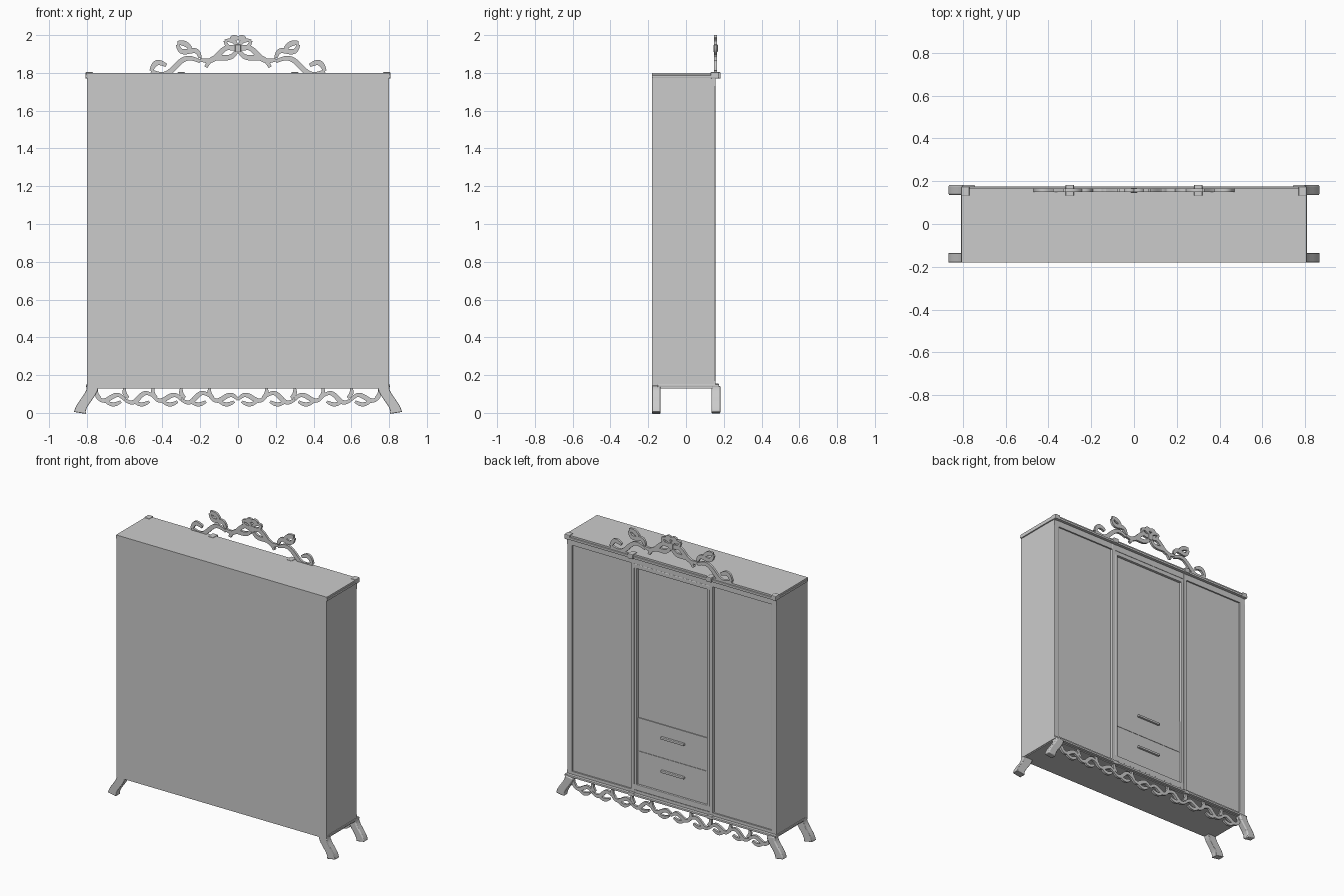
import bpy, bmesh
from math import sin, pi
from mathutils import Vector

cube = bpy.data.objects.get("Cube")
if cube:
    bpy.data.objects.remove(cube, do_unlink=True)

# Main planes of the wardrobe
HALF_WIDTH = 0.8
BACK, PANEL, FACE, LIP = -0.18, 0.135, 0.155, 0.175
FLOOR, TOP = 0.13, 1.8
DIVIDER = 0.3
RAIL = 0.04

grey = bpy.data.materials.new("plain grey")
grey.use_nodes = True
grey.diffuse_color = [0.6] * 3 + [1]
grey.node_tree.nodes["Principled BSDF"].inputs["Base Color"].default_value = grey.diffuse_color


def finish(name, bm, bevel=0, smooth=False):
    bmesh.ops.recalc_face_normals(bm, faces=bm.faces)
    mesh = bpy.data.meshes.new(name)
    bm.to_mesh(mesh)
    bm.free()
    mesh.materials.append(grey)
    obj = bpy.data.objects.new(name, mesh)
    bpy.context.collection.objects.link(obj)
    if bevel:
        modifier = obj.modifiers.new("Bevel", 'BEVEL')
        modifier.width = bevel
        modifier.segments = 2
    if smooth:
        bpy.ops.object.select_all(action='DESELECT')
        obj.select_set(True)
        bpy.context.view_layer.objects.active = obj
        bpy.ops.object.shade_smooth_by_angle()


def box(name, x_range, y_range, z_range, bevel=0):
    bm = bmesh.new()
    bmesh.ops.create_cube(bm, size=1)
    for vert in bm.verts:
        for axis, (low, high) in enumerate((x_range, y_range, z_range)):
            vert.co[axis] = high if vert.co[axis] > 0 else low
    finish(name, bm, bevel)


def centred(name, half, y_range, z_range, bevel=0):
    box(name, (-half, half), y_range, z_range, bevel)


def band(name, path, widths, y_range, side, bevel=0):
    # Rectangular section carried along a path in the front plane
    bm = bmesh.new()
    rings = []
    last = len(path) - 1
    for i, (point, width) in enumerate(zip(path, widths)):
        along = (path[min(i + 1, last)] - path[max(i - 1, 0)]).normalized()
        across = Vector((-along.y, along.x)) * width / 2
        back, front = y_range
        corners = ((point + across, back), (point + across, front),
                   (point - across, front), (point - across, back))
        rings.append([bm.verts.new((p.x * side, y, p.y)) for p, y in corners])
    for ring, following in zip(rings, rings[1:]):
        for k in range(4):
            bm.faces.new((ring[k], ring[k - 1], following[k - 1], following[k]))
    bm.faces.new(rings[0])
    bm.faces.new(rings[-1])
    finish(name, bm, bevel, True)


def ribbon(name, start, end, sway, waves, side, width=0.026):
    # Wavy carved ribbon, swollen in the middle
    start, end = Vector(start), Vector(end)
    along = (end - start).normalized()
    across = Vector((-along.y, along.x)) * sway
    steps = [i / 20 for i in range(21)]
    path = [start.lerp(end, t) + across * sin(2 * pi * waves * t) for t in steps]
    widths = [width * (0.7 + 0.4 * sin(pi * t)) for t in steps]
    band(name, path, widths, (FACE - 0.006, FACE + 0.01), side)


def leg(name, y_range, side, bevel):
    # Outward curving leg, waisted halfway down
    steps = [i / 8 for i in range(9)]
    path = [Vector((0.77 + 0.067 * t * t * (3 - 2 * t), (FLOOR + 0.01) * (1 - t))) for t in steps]
    widths = [0.063 - 0.012 * sin(pi * t) for t in steps]
    band(name, path, widths, y_range, side, bevel)


# Carcass, top and base mouldings
centred("carcass", HALF_WIDTH, (BACK, PANEL), (FLOOR, TOP - 0.01))
centred("top_board", HALF_WIDTH + 0.005, (BACK, LIP - 0.01), (TOP - 0.015, TOP))
centred("cornice", HALF_WIDTH + 0.008, (BACK, LIP), (TOP - 0.028, TOP - 0.012), 0.004)
centred("top_rail", HALF_WIDTH, (FLOOR, FACE), (TOP - 0.07, TOP - 0.02))
centred("base_rail", HALF_WIDTH, (FLOOR, FACE), (FLOOR, FLOOR + RAIL))
centred("base_moulding", HALF_WIDTH + 0.005, (-0.15, LIP), (FLOOR + 0.006, FLOOR + 0.02), 0.003)

# Middle door frame, mirror and drawers
DOOR_BOTTOM, DOOR_TOP, DRAWER = FLOOR + 2 * RAIL, TOP - 0.07, 0.23
MIRROR_BOTTOM = DOOR_BOTTOM + 2 * DRAWER
centred("mirror", DIVIDER, (FLOOR, PANEL + 0.003), (MIRROR_BOTTOM, DOOR_TOP))
centred("frame_top", DIVIDER, (FLOOR, FACE), (DOOR_TOP - 0.03, DOOR_TOP), 0.004)
centred("frame_bottom", DIVIDER, (FLOOR, FACE), (DOOR_BOTTOM - RAIL, DOOR_BOTTOM), 0.004)
for i, word in enumerate(("lower", "upper")):
    bottom = DOOR_BOTTOM + i * DRAWER
    middle = bottom + DRAWER * 0.6
    centred(f"{word}_drawer", DIVIDER - 0.03, (FLOOR, PANEL + 0.006), (bottom, bottom + DRAWER - 0.002))
    centred(f"{word}_drawer_handle", 0.09, (PANEL, FACE), (middle - 0.008, middle + 0.008), 0.004)

# Parts repeated on both sides
for side, word in ((1, "left"), (-1, "right")):
    def pair(name, centre, width, y_range, z_range, bevel=0):
        inner, outer = centre - width / 2, centre + width / 2
        x_range = sorted((inner * side, outer * side))
        box(f"{word}_{name}", x_range, y_range, z_range, bevel)

    full_height = (FLOOR + 0.01, TOP - 0.02)
    door_height = (FLOOR + RAIL, DOOR_TOP)
    cap_height = (TOP - 0.03, TOP + 0.004)
    post = HALF_WIDTH - RAIL / 2
    pair("corner_post", post, RAIL, (FLOOR, FACE), full_height, 0.005)
    pair("divider", DIVIDER, 0.025, (FLOOR, FACE + 0.002), full_height, 0.004)
    pair("frame_stile", DIVIDER - 0.022, 0.02, (FLOOR, FACE), door_height, 0.004)
    pair("side_door", (DIVIDER + post) / 2, 0.44, (FLOOR, PANEL + 0.01), door_height)
    pair("corner_cap", post + 0.008, RAIL, (FLOOR, LIP), cap_height, 0.005)
    pair("divider_cap", DIVIDER, RAIL, (FLOOR, LIP + 0.008), cap_height, 0.005)
    pair("divider_foot", DIVIDER, RAIL, (FLOOR, LIP), (FLOOR, FLOOR + 0.025), 0.004)
    leg(f"{word}_front_leg", (PANEL, LIP + 0.007), side, 0.007)
    leg(f"{word}_back_leg", (BACK, BACK + 0.045), side, 0.003)

    # Crest of ribbons tied in a bow
    knot = (0, 1.93)
    ribbon(f"{word}_crest_scroll", (0.46, 1.81), (0.2, 1.86), 0.03, 1, side)
    ribbon(f"{word}_crest_curl", (0.46, 1.81), (0.38, 1.84), -0.03, 0.5, side)
    ribbon(f"{word}_crest_streamer", (0.32, 1.95), (0.2, 1.88), 0.02, 1, side)
    ribbon(f"{word}_crest_streamer_end", (0.32, 1.96), (0.25, 1.93), -0.01, 0.5, side)
    ribbon(f"{word}_crest_arm", (0.2, 1.87), knot, 0.02, 1, side)
    ribbon(f"{word}_bow_tail", knot, (0.17, 1.83), -0.02, 1, side)
    ribbon(f"{word}_bow_loop_upper", knot, (0.07, 1.97), 0.02, 0.5, side, 0.02)
    ribbon(f"{word}_bow_loop_lower", knot, (0.07, 1.97), -0.02, 0.5, side, 0.02)
    ribbon(f"{word}_bow_peak", (0, 1.98), (0.04, 1.98), 0.006, 0.5, side)

    # Apron of repeated scrolls under the base
    SPAN = 0.15
    for i in range(5):
        inner, outer = i * SPAN, (i + 1) * SPAN
        lift = 0.02 * (i % 2)
        ribbon(f"{word}_apron_scroll_{i}", (inner, 0.07 + lift), (outer, 0.09 - lift), 0.02, 1, side, 0.023)
        ribbon(f"{word}_apron_curl_{i}", (inner + 0.02, 0.06), (inner + 0.1, 0.06), -0.015, 0.5, side, 0.02)
        ribbon(f"{word}_apron_stem_{i}", (outer - 0.02, 0.08), (outer, FLOOR), -0.01, 0.5, side, 0.02)

# Knot in the middle of the bow
centred("bow_knot", 0.016, (FACE - 0.01, FACE + 0.014), (1.91, 1.95), 0.005)
